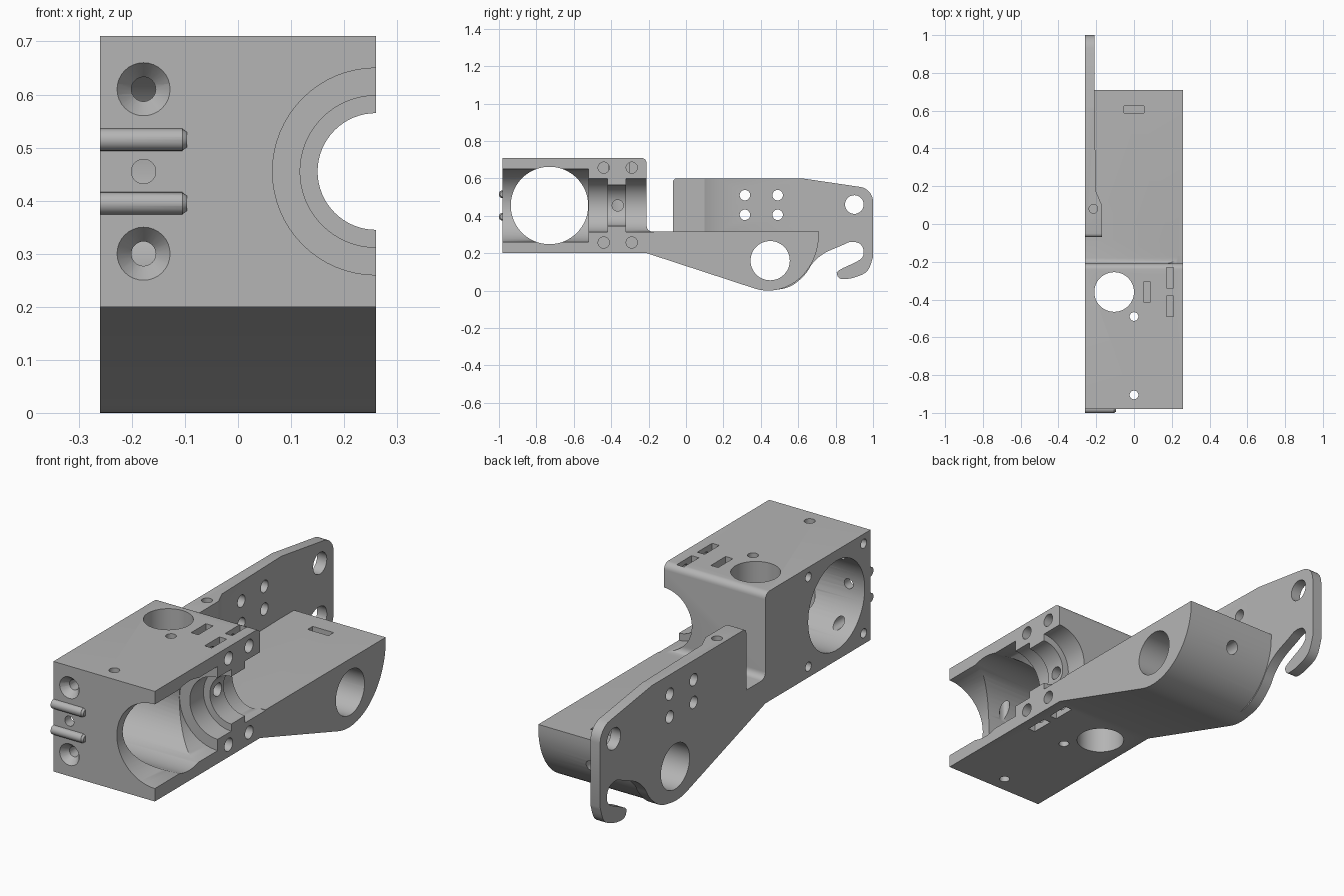
import bpy, bmesh
from math import sin, cos, pi, radians
from mathutils import Vector, Matrix

if "Cube" in bpy.data.objects:
    bpy.data.objects.remove(bpy.data.objects["Cube"])

gray = bpy.data.materials.new("light_gray")
gray.use_nodes = True
COLOR = (0.46, 0.46, 0.46, 1)
gray.diffuse_color = COLOR
gray.node_tree.nodes["Principled BSDF"].inputs["Base Color"].default_value = COLOR


def finish(bm, name):
    bmesh.ops.recalc_face_normals(bm, faces=bm.faces)
    mesh = bpy.data.meshes.new(name)
    bm.to_mesh(mesh)
    bm.free()
    mesh.materials.append(gray)
    ob = bpy.data.objects.new(name, mesh)
    bpy.context.collection.objects.link(ob)
    return ob


def prism(name, pts, axis, lo, hi):
    """Extrude a (y,z) profile along x, or an (x,y) profile along z."""
    place = (lambda a, b, h: (h, a, b)) if axis == "x" else (lambda a, b, h: (a, b, h))
    bm = bmesh.new()
    face = bm.faces.new([bm.verts.new(place(a, b, lo)) for a, b in pts])
    ext = bmesh.ops.extrude_face_region(bm, geom=[face])
    verts = [g for g in ext["geom"] if isinstance(g, bmesh.types.BMVert)]
    bmesh.ops.translate(bm, verts=verts, vec=place(0, 0, hi - lo))
    return finish(bm, name)


def rod(name, start, end, r1, r2=None, segs=32):
    """Cylinder or cone between two points."""
    a, b = Vector(start), Vector(end)
    d = b - a
    bm = bmesh.new()
    turn = d.to_track_quat("Z", "Y").to_matrix().to_4x4()
    bmesh.ops.create_cone(bm, cap_ends=True, segments=segs, radius1=r1,
                          radius2=r1 if r2 is None else r2, depth=d.length,
                          matrix=Matrix.Translation((a + b) / 2) @ turn)
    return finish(bm, name)


def combine(target, other, op="DIFFERENCE"):
    mod = target.modifiers.new(other.name, "BOOLEAN")
    mod.operation, mod.solver, mod.object = op, "EXACT", other
    bpy.context.view_layer.objects.active = target
    bpy.ops.object.modifier_apply(modifier=mod.name)
    bpy.data.objects.remove(other)


def drill(target, start, end, r1, r2=None, segs=32):
    combine(target, rod("drill", start, end, r1, r2, segs))


def pocket(target, x, y, w, d, lo, hi):
    pts = [(x + sx * w / 2, y + sy * d / 2) for sx, sy in ((-1, -1), (1, -1), (1, 1), (-1, 1))]
    combine(target, prism("pocket", pts, "z", lo, hi))


def arc(cx, cy, rx, ry, a0, a1, n):
    angles = [radians(a0 + (a1 - a0) * i / n) for i in range(n + 1)]
    return [(cx + rx * cos(t), cy + ry * sin(t)) for t in angles]


def smooth(pts, n=4):
    """Catmull-Rom curve through the points."""
    p = [Vector(q) for q in [pts[0]] + pts + [pts[-1]]]
    out = []
    for a, b, c, d in zip(p, p[1:], p[2:], p[3:]):
        for i in range(n):
            t = i / n
            out.append(0.5 * (2 * b + (c - a) * t + (2 * a - 5 * b + 4 * c - d) * t ** 2
                              + (3 * b - a - 3 * c + d) * t ** 3))
    return [tuple(v) for v in out] + [pts[-1]]


W = 0.26        # half width
MID = 0.455     # bore height

# Clamp block and lower arm as one side profile
profile = [(-0.98, 0.2), (-0.21, 0.2)]
profile += arc(0.44, 0.3, 0.27, 0.3, -108, 0, 24) + [(0.71, 0.315)]
profile += arc(-0.18, 0.345, 0.03, 0.03, 270, 180, 6)
profile += arc(-0.24, 0.68, 0.03, 0.03, 0, 90, 6) + [(-0.98, 0.71)]
body = prism("bracket_body", profile, "x", -W, W)

# Side plate with hook, thinned behind its front boss
hook = smooth([(0.45, 0.003), (0.52, 0.01), (0.58, 0.035), (0.64, 0.09), (0.68, 0.15),
               (0.74, 0.2), (0.83, 0.24), (0.88, 0.26), (0.93, 0.25), (0.95, 0.21),
               (0.93, 0.165), (0.82, 0.11), (0.808, 0.085), (0.83, 0.062), (0.9, 0.07),
               (0.97, 0.105), (1, 0.18)])
outline = [(-0.07, 0.27), (0.3, 0.1)] + hook
outline += arc(0.92, 0.475, 0.08, 0.08, 0, 82, 8)
outline += [(0.62, 0.6)] + arc(-0.05, 0.58, 0.02, 0.02, 90, 180, 5)
plate = prism("side_plate", outline, "x", -W, -0.17)
thinning = [(-0.17, 0.1), (-0.2, 0.17), (-0.21, 0.6), (-0.21, 1.1), (0, 1.1), (0, 0.1)]
combine(plate, prism("thinning", thinning, "z", -0.1, 0.9))
combine(body, plate, "UNION")

# Stepped half bore along the open side
for y0, y1, r in ((-1.05, -0.52, 0.195), (-0.53, -0.42, 0.143),
                  (-0.43, -0.31, 0.11), (-0.32, -0.17, 0.143)):
    drill(body, (W, y0, MID), (W, y1, MID), r, segs=64)

# Large cross openings
drill(body, (-0.4, -0.73, MID), (0.4, -0.73, MID), 0.207, segs=64)
drill(body, (-0.4, 0.45, 0.16), (0.4, 0.45, 0.16), 0.105, segs=48)
drill(body, (-0.105, -0.36, 0.1), (-0.105, -0.36, 0.8), 0.105, segs=48)

# Vertical pin holes
for y in (-0.49, -0.905):
    drill(body, (0, y, 0.1), (0, y, 0.8), 0.023)
drill(body, (-0.215, 0.08, 0.4), (-0.215, 0.08, 0.7), 0.023)

# Front screw holes with countersinks
for z in (0.61, MID, 0.3):
    drill(body, (-0.178, -1.05, z), (-0.178, -0.73, z), 0.023)
    if z != MID:
        drill(body, (-0.178, -0.985, z), (-0.178, -0.945, z), 0.054, 0.022)

# Clamp bolt holes, with nut pockets opening above and below
for y in (-0.44, -0.29):
    for z in (0.657, 0.257):
        drill(body, (0.08, y, z), (0.4, y, z), 0.03)
    for lo, hi in ((0.62, 0.8), (0.1, 0.295)):
        pocket(body, 0.19, y + 0.005, 0.037, 0.108, lo, hi)

# Collar screw hole and arm end screw hole with their nut pockets
drill(body, (-0.1, -0.365, MID), (0.24, -0.365, MID), 0.03)
pocket(body, 0.068, -0.36, 0.037, 0.108, 0.4, 0.8)
drill(body, (0, 0.5, 0.18), (0, 0.8, 0.18), 0.03)
pocket(body, 0, 0.605, 0.108, 0.037, 0.13, 0.4)

# Blind fastening holes around the large opening
for y in (-0.525, -0.93):
    for z in (0.665, 0.25):
        drill(body, (-0.4, y, z), (-0.12, y, z), 0.021)

# Plate holes
for y in (0.315, 0.49):
    for z in (0.51, 0.405):
        drill(body, (-0.4, y, z), (-0.1, y, z), 0.028)
drill(body, (-0.4, 0.9, 0.46), (-0.1, 0.9, 0.46), 0.05)

# Rounded grip ridges on the front
for z in (0.515, 0.395):
    combine(body, rod("ridge", (-W, -0.98, z), (-0.105, -0.98, z), 0.021, segs=24), "UNION")
    combine(body, rod("ridge_tip", (-0.106, -0.98, z), (-0.096, -0.98, z), 0.021, 0.014, 24), "UNION")

bpy.ops.object.select_all(action="DESELECT")
body.select_set(True)
bpy.context.view_layer.objects.active = body
bpy.ops.object.shade_smooth_by_angle(angle=radians(30))
